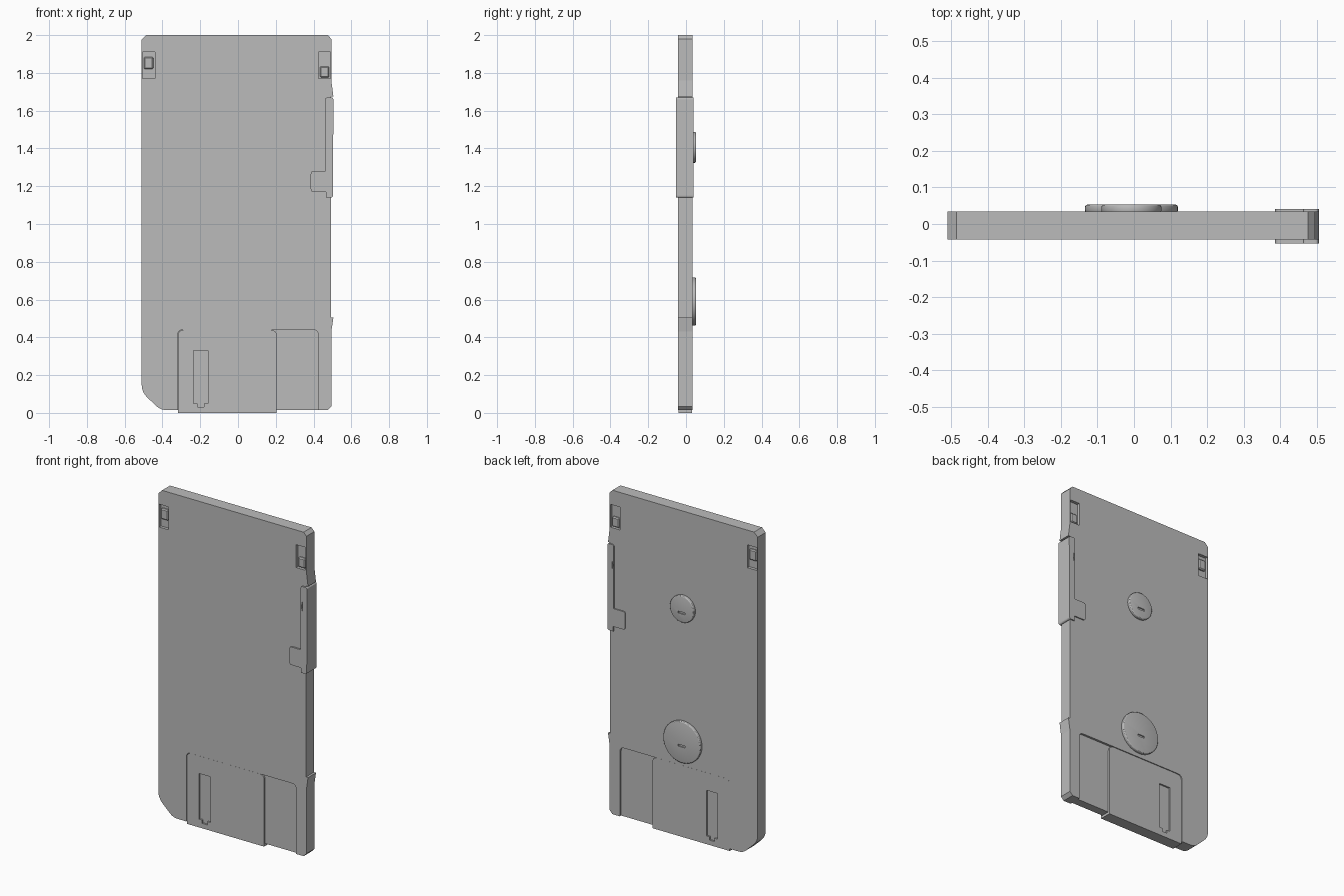
import bpy, bmesh, math
from mathutils import Vector

if "Cube" in bpy.data.objects:
    bpy.data.objects.remove(bpy.data.objects["Cube"])

grey = bpy.data.materials.new("light_grey_plastic")
grey.diffuse_color = (0.5, 0.5, 0.5, 1)
grey.use_nodes = True
grey.node_tree.nodes["Principled BSDF"].inputs["Base Color"].default_value = grey.diffuse_color

FRONT, BACK = -0.043, 0.034          # faces of the case
R_FRONT, R_BACK = -0.030, 0.021      # floors of the shutter recess


def prism(name, pts, y0, y1):
    """Extrude an (x, z) outline from y0 to y1."""
    bm = bmesh.new()
    face = bm.faces.new([bm.verts.new((x, y0, z)) for x, z in pts])
    ext = bmesh.ops.extrude_face_region(bm, geom=[face])
    moved = [v for v in ext["geom"] if isinstance(v, bmesh.types.BMVert)]
    bmesh.ops.translate(bm, verts=moved, vec=(0, y1 - y0, 0))
    bmesh.ops.recalc_face_normals(bm, faces=bm.faces)
    me = bpy.data.meshes.new(name)
    bm.to_mesh(me)
    bm.free()
    ob = bpy.data.objects.new(name, me)
    bpy.context.collection.objects.link(ob)
    me.materials.append(grey)
    return ob


def rect(x0, x1, z0, z1):
    return [(x0, z0), (x1, z0), (x1, z1), (x0, z1)]


def rounded(pts, radii, steps=4):
    """Round each outline corner by its own radius (0 keeps it sharp)."""
    out = []
    for i, (p, r) in enumerate(zip(pts, radii)):
        b = Vector(p)
        if not r:
            out.append(p)
            continue
        a = b + (Vector(pts[i - 1]) - b).normalized() * r
        c = b + (Vector(pts[(i + 1) % len(pts)]) - b).normalized() * r
        for k in range(steps + 1):
            t = k / steps
            out.append(tuple(a * (1 - t) ** 2 + b * 2 * t * (1 - t) + c * t * t))
    return out


def cut(ob, *cutters):
    """Subtract the cutters and remove them."""
    for c in cutters:
        m = ob.modifiers.new("cut", 'BOOLEAN')
        m.operation, m.solver, m.object = 'DIFFERENCE', 'EXACT', c
        bpy.context.view_layer.objects.active = ob
        bpy.ops.object.modifier_apply(modifier=m.name)
        bpy.data.objects.remove(c)


def bevel(ob, width, segments=1):
    m = ob.modifiers.new("edge", 'BEVEL')
    m.width, m.segments, m.limit_method = width, segments, 'ANGLE'
    m.angle_limit = math.radians(50)


# Case: chamfered corners, key corner at lower left, two catches on the right edge
case = prism("case", rounded([
    (-0.41, 0.015), (0.475, 0.015), (0.494, 0.035), (0.494, 0.43), (0.505, 0.505),
    (0.492, 0.505), (0.492, 1.675), (0.505, 1.675), (0.494, 1.76), (0.494, 1.98),
    (0.475, 2.0), (-0.485, 2.0), (-0.51, 1.975), (-0.51, 0.11)],
    [0.03] + [0] * 12 + [0.04]), FRONT, BACK)

# Shutter recess and corner windows on both faces
recess = rounded([(-0.32, -0.05), (0.425, -0.05), (0.425, 0.44), (-0.32, 0.44)],
                 [0, 0, 0.03, 0.03])
holes = [rect(-0.505, -0.44, 1.77, 1.91), rect(0.425, 0.489, 1.77, 1.91)]
cut(case, prism("cutter", recess, -0.2, R_FRONT), prism("cutter", recess, R_BACK, 0.2))
for hole in holes:
    cut(case, prism("cutter", hole, -0.2, FRONT + 0.018),
        prism("cutter", hole, BACK - 0.018, 0.2))

# Sliding tabs inside the corner windows
for name, x0, x1, z0, z1 in (("left_tab", -0.498, -0.448, 1.82, 1.885),
                             ("right_tab", 0.434, 0.482, 1.775, 1.835)):
    bevel(prism(name, rect(x0, x1, z0, z1), FRONT + 0.004, BACK - 0.004), 0.006)

# Shutter: two window plates joined by a strip along the bottom
shutter_shape = rounded([(-0.318, 0.0), (0.205, 0.0), (0.205, 0.438), (-0.318, 0.438)],
                        [0, 0, 0.03, 0.03])
slot = [(-0.215, 0.03), (-0.18, 0.03), (-0.18, 0.05), (-0.16, 0.05),
        (-0.16, 0.33), (-0.235, 0.33), (-0.235, 0.05), (-0.215, 0.05)]
for name, y0, y1 in (("shutter_front", FRONT + 0.003, R_FRONT),
                     ("shutter_back", R_BACK, BACK - 0.003)):
    plate = prism(name, shutter_shape, y0, y1)
    cut(plate, prism("cutter", slot, y0 - 0.05, y1 + 0.05))
prism("shutter_bottom", rect(-0.318, 0.205, 0.0, 0.015), R_FRONT, R_BACK)

# Side clip wrapping the right edge, with a small arrow mark on both faces
clip = prism("side_clip", rounded([
    (0.465, 1.14), (0.503, 1.14), (0.505, 1.67), (0.462, 1.67), (0.462, 1.28),
    (0.385, 1.28), (0.385, 1.17), (0.465, 1.17)],
    [0, 0.012, 0.012, 0.012, 0, 0.015, 0.015, 0]), -0.053, 0.041)
arrow = [(0.466, 1.545), (0.474, 1.515), (0.474, 1.58)]
cut(clip, prism("cutter", arrow, -0.2, -0.046), prism("cutter", arrow, 0.034, 0.2))

# Raised drive discs on the back, each with a small slot
for name, z, r in (("small_disc", 1.406, 0.082), ("large_disc", 0.59, 0.127)):
    ring = [(-0.007 + r * math.cos(a), z + r * math.sin(a))
            for a in (math.tau * i / 48 for i in range(48))]
    disc = prism(name, ring, BACK - 0.004, 0.053)
    bevel(disc, 0.007, 3)
    bpy.context.view_layer.objects.active = disc
    bpy.ops.object.modifier_apply(modifier="edge")
    cut(disc, prism("cutter", rect(-0.03, 0.016, z - 0.028, z - 0.016), 0.046, 0.2))
    bpy.ops.object.select_all(action='DESELECT')
    disc.select_set(True)
    bpy.ops.object.shade_smooth_by_angle(angle=math.radians(25))
